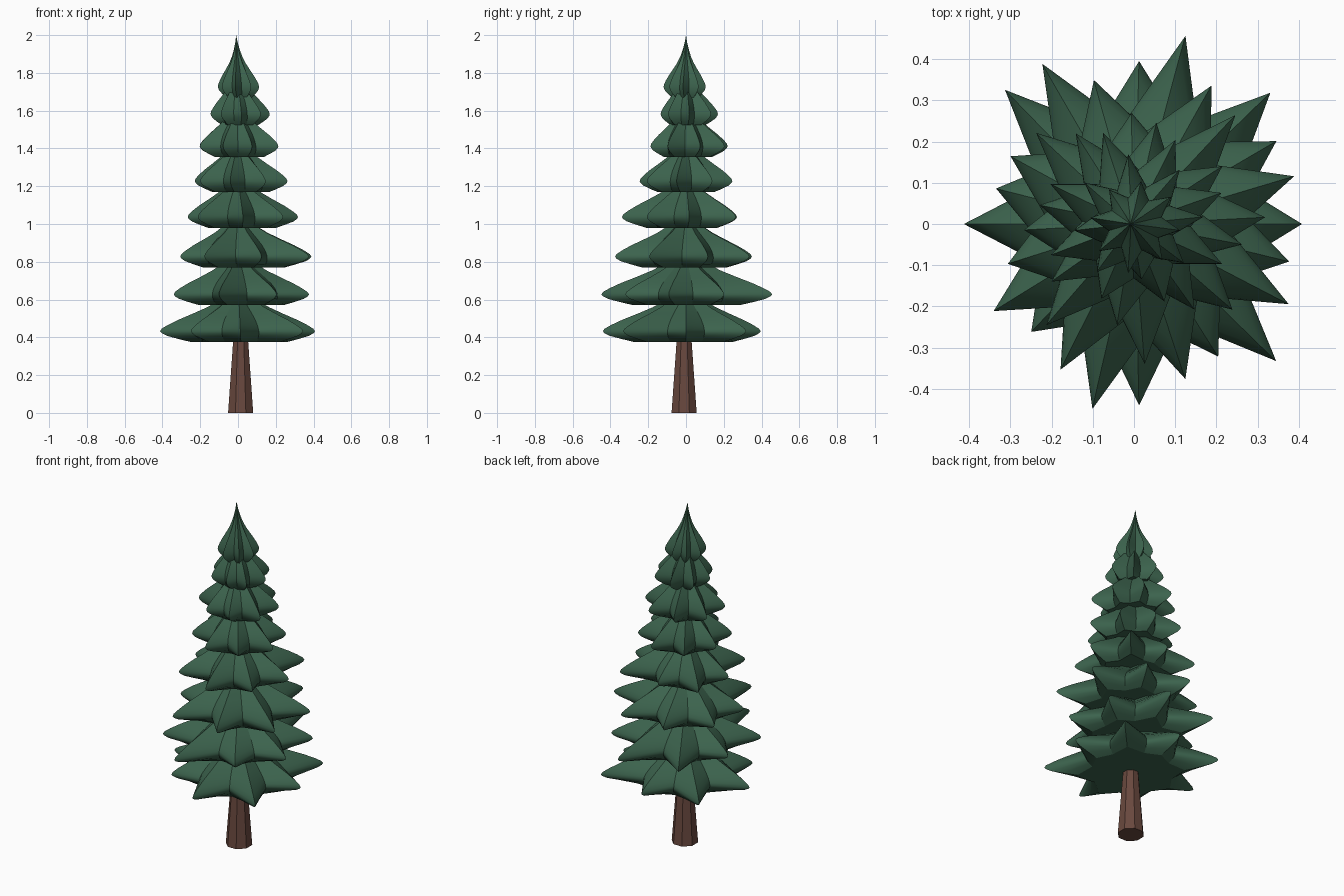
import bpy, bmesh
from math import cos, sin, radians

cube = bpy.data.objects.get("Cube")
if cube:
    bpy.data.objects.remove(cube)


def material(name, rgb):
    m = bpy.data.materials.new(name)
    m.use_nodes = True
    m.diffuse_color = (*rgb, 1)
    m.node_tree.nodes["Principled BSDF"].inputs["Base Color"].default_value = (*rgb, 1)
    return m


def finish(bm, name, mat):
    bmesh.ops.recalc_face_normals(bm, faces=bm.faces)
    mesh = bpy.data.meshes.new(name)
    bm.to_mesh(mesh)
    bm.free()
    mesh.materials.append(mat)
    obj = bpy.data.objects.new(name, mesh)
    bpy.context.collection.objects.link(obj)
    return obj


green = material("needle green", (0.045, 0.125, 0.075))
brown = material("bark brown", (0.14, 0.065, 0.048))

# Tier profile: height fraction, radius at the tips, radius at the valleys
PROFILE = [(0, .62, .52), (.05, .78, .56), (.1, .92, .59), (.14, .98, .6), (.17, 1, .6),
           (.21, .98, .59), (.27, .9, .56), (.35, .77, .5), (.45, .58, .4), (.55, .4, .29),
           (.65, .26, .19), (.76, .15, .11), (.88, .06, .045)]
HEIGHT = .335

# Each tier: base height, then the reach of its eight branches
TIERS = [
    (.375, [.395, .45, .395, .46, .425, .37, .44, .47]),
    (.57, [.39, .47, .453, .356, .41, .462, .375, .376]),
    (.77, [.38, .365, .35, .33, .40, .393, .414, .396]),
    (.98, [.27, .33, .275, .33, .34, .31, .31, .355]),
    (1.17, [.265, .24, .25, .25, .25, .26, .25, .25]),
    (1.355, [.23, .22, .2, .2, .23, .22, .225, .235]),
    (1.525, [.15, .15, .135, .15, .165, .17, .17, .16]),
    (1.67, [.11, .12, .11, .11, .11, .105, .105, .11]),
]


def branch_tier(index, base, reach):
    """Star-shaped skirt, rounded vertically and creased along ridges and valleys."""
    bm = bmesh.new()
    center = .015 - .0014 * index
    mean = sum(reach) / len(reach)
    height = 2 - base if index == len(TIERS) - 1 else HEIGHT
    rings = []
    for h, tip, valley in PROFILE:
        ring = []
        cx = center - .015 * h
        for k, r in enumerate(reach):
            for radius, turn in ((r * tip, 0), (mean * valley, 22.5)):
                a = radians(31 * index + 45 * k + turn)
                ring.append(bm.verts.new((cx + radius * cos(a), radius * sin(a), base + height * h)))
        rings.append(ring)
    n = len(rings[0])
    apex = bm.verts.new((center - .015, 0, base + height))
    for low, high in zip(rings, rings[1:]):
        for i in range(n):
            j = (i + 1) % n
            bm.faces.new((low[i], low[j], high[j], high[i]))
    for i in range(n):
        bm.faces.new((rings[-1][i], rings[-1][(i + 1) % n], apex))
    bm.faces.new(rings[0])
    for f in bm.faces:
        f.smooth = True
    for e in bm.edges:
        a, b = (v.co.z for v in e.verts)
        e.smooth = abs(a - b) < 1e-5 and a > base + 1e-4
    finish(bm, f"branch_tier_{index + 1}", green)


for i, (base, reach) in enumerate(TIERS):
    branch_tier(i, base, reach)

# Tapered eight-sided trunk
bm = bmesh.new()
bmesh.ops.create_cone(bm, cap_ends=True, segments=8, radius1=.072, radius2=.03, depth=.55)
for v in bm.verts:
    x, y, z = v.co
    a = radians(22.5)
    v.co = (x * cos(a) - y * sin(a) + .014, x * sin(a) + y * cos(a) - .01, z + .275)
finish(bm, "trunk", brown)
